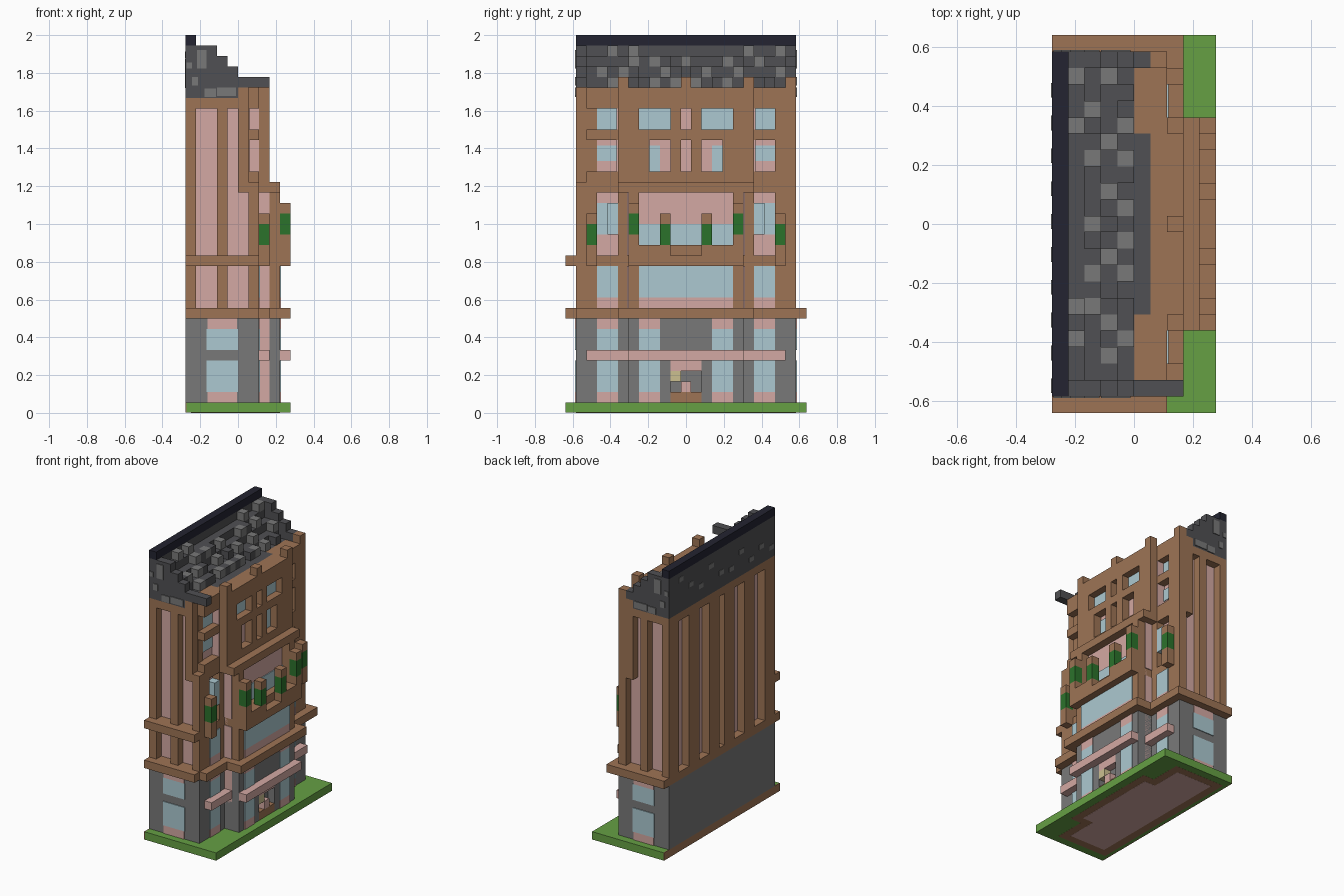
import bpy, bmesh, random
from mathutils import Matrix, Vector

random.seed(4)
U = 1 / 18          # one block
T = 0.1             # plate thickness in blocks

cube = bpy.data.objects.get("Cube")
if cube:
    bpy.data.objects.remove(cube, do_unlink=True)


def material(name, rgb):
    lin = [(c / 255 / 12.92) if c < 11 else ((c / 255 + .055) / 1.055) ** 2.4 for c in rgb]
    m = bpy.data.materials.new(name)
    m.use_nodes = True
    m.diffuse_color = (*lin, 1)
    m.node_tree.nodes["Principled BSDF"].inputs["Base Color"].default_value = (*lin, 1)
    return m


GRASS = material("grass green", (102, 160, 68))
BROWN = material("timber brown", (158, 116, 85))
STONE = material("stone gray", (121, 121, 121))
SLATE = material("slate dark gray", (80, 80, 83))
RIDGE = material("ridge navy", (35, 36, 49))
PINK = material("plaster pink", (212, 169, 163))
GLASS = material("glass blue", (172, 201, 209))
LEAF = material("leaf green", (43, 114, 43))
TAN = material("lamp tan", (204, 192, 144))


def part(name, mat, boxes, mirror=False):
    """One object of boxes (x0, x1, y0, y1, z0, z1), counted in blocks."""
    bm = bmesh.new()
    boxes = list(boxes)
    if mirror:
        boxes += [(a, b, 23 - d, 23 - c, e, f) for a, b, c, d, e, f in boxes]
    for a, b, c, d, e, f in boxes:
        mid = Vector(((a + b) / 2 - 5, (c + d) / 2 - 11.5, (e + f) / 2)) * U
        size = Matrix.Diagonal(((b - a) * U, (d - c) * U, (f - e) * U, 1))
        bmesh.ops.create_cube(bm, size=1, matrix=Matrix.Translation(mid) @ size)
    mesh = bpy.data.meshes.new(name)
    bm.to_mesh(mesh)
    bm.free()
    mesh.materials.append(mat)
    ob = bpy.data.objects.new(name, mesh)
    bpy.context.collection.objects.link(ob)


def pane(x, y0, y1, z0, z1):
    """Thin plate on a wall facing +x."""
    return (x, x + T, y0, y1, z0, z1)


# Ground slab, brown along its back, painted underneath
part("lawn_slab", GRASS, [(T, 10, 0, 23, T, 1)])
part("slab_underside", GRASS, [(T, 10, 0, 23, 0.02, T)])
part("slab_back", BROWN, [(0, T, 0, 23, 0.02, 1)])
part("underside_soil", BROWN, [(0.5, 7.5, 1, 22, 0.01, T), (7.5, 9, 5, 18, 0.01, T)])
part("underside_floor", PINK, [(1.5, 6.5, 2, 21, 0, T), (6.5, 8, 6, 17, 0, T)])

# Inner plaster walls that show in every recess
part("plaster_core", PINK, [
    (1, 6, 2, 21, 1, 30), (4, 8, 6, 17, 1, 21), (4, 7, 6, 17, 21, 30)])

# Ground floor stone
part("stone_back_wall", STONE, [(0, 1, 1, 22, 1, 9)])
part("stone_side_walls", STONE, [(0, 7, 1, 2, 1, 9), (6, 7, 2, 6, 1, 9)], True)
part("stone_front_walls", STONE, [(7, 9, 6, 10, 1, 9)], True)
part("stone_over_door", STONE, [(8, 9, 10, 13, 5, 9)])
part("door_recess", STONE, [pane(8, 10, 13, 1, 4)])
part("door_step", BROWN, [(8, 9, 10, 13, 1, 2)])
part("door_lintel", PINK, [(8, 9, 10, 13, 4, 5)])
part("door_lamp", TAN, [(8, 9, 10, 11, 3, 4)])
part("door_post", PINK, [(8, 9, 11, 12, 2, 3)])
part("awnings", PINK, [(7, 8, 2, 6, 5, 6), (9, 10, 6, 11.5, 5, 6)], True)
windows = ((7, 3), (9, 7))
part("ground_glass", GLASS, [pane(x, y, y + 2, a, b) for x, y in windows
                             for a, b in ((2, 5), (6, 8))], True)
part("ground_window_trim", PINK, [pane(x, y, y + 2, a, b) for x, y in windows
                                  for a, b in ((1, 2), (8, 9))], True)
part("side_window_trim", PINK, [(2.1, 4.9, 1 - T, 1, a, b) for a, b in ((1, 2), (8, 9))], True)
part("side_window_glass", GLASS, [(2, 5, 1 - T, 1, a, b) for a, b in ((2, 5), (6, 8))], True)

# Cornices
part("lower_cornice", BROWN, [(0, 7, 0, 1, 9, 10), (0, 8, 1, 23, 9, 10), (8, 10, 5, 18, 9, 10)])
part("side_ledge", BROWN, [(0, 7, 0, 1, 14, 15)])
part("upper_cornice", BROWN, [(7, 9, 5, 18, 21, 22)])
part("upper_bay_cornice", BROWN, [(5, 7, 1, 6, 21, 22)], True)

# Timber framing on the back and the two ends
part("back_studs", BROWN, [(0, 1, y, y + 2, 10, 29) for y in (1, 5, 9)], True)
part("back_top_rail", BROWN, [(0, 1, 1, 22, 29, 30)])
part("end_studs", BROWN, [(0, 1, 1, 2, 10, 29), (3, 4, 1, 2, 10, 29), (6, 7, 1, 2, 10, 21),
                          (5, 6, 1, 2, 21, 30), (0, 6, 1, 2, 29, 30)], True)
part("end_rail", BROWN, [(1, 6, 1, 2, 14, 15)])

# Bays on both ends of the facade, lower floors
part("bay_walls", BROWN, [
    (6, 7, 2, 6, 10, 15), (6, 7, 2, 3, 15, 21), (6, 7, 5, 6, 15, 21)], True)
part("bay_glass", GLASS, [pane(7, 3, 5, 11, 14), pane(6, 3, 5, 17, 20),
                          pane(6, 3, 5, 24, 25.5), pane(6, 3, 5, 27, 29)], True)
part("bay_window_sill", PINK, [pane(7, 3, 5, 10, 11)], True)
part("bay_glass_box", GLASS, [(6, 7, 4, 5, 17, 20)], True)
part("bay_balcony_posts", BROWN, [(7, 8, 2, 3, 14, 16), (7, 8, 2, 3, 18, 19)], True)
part("bay_planters", LEAF, [(7, 8, 2, 3, 16, 18)], True)

# Bays, top floors: rails on both, full corner post on one
part("bay_top_rails", BROWN, [(6, 7, 2, 5, a, b) for a, b in ((22, 23), (26, 27), (29, 31))]
     + [(5, 6, 1, 6, 30, 31)], True)
part("bay_wall_strips", BROWN, [pane(6, 2, 3, 22, 30)], True)
part("far_corner_post", BROWN, [(6, 7, 20, 22, 22, 31), (6, 7, 21, 22, 31, 32)])

# Projecting centre, middle floors
part("centre_frame", BROWN, [(7, 9, 6, 7, 10, 21)], True)
part("centre_band", BROWN, [(8, 9, 7, 16, 10, 16)])
part("centre_side_plaster", PINK, [(7, 8, 6 - T, 6, a, b) for a, b in ((10, 14), (15, 21))], True)
part("centre_glass", GLASS, [pane(9, 7, 16, 11, 14), pane(8, 7, 16, 16, 18)])
part("centre_window_sill", PINK, [pane(9, 7, 16, 10, 11)])

# Balcony with planters
part("balcony_front", BROWN, [(9, 10, 6, 10, 14, 16), (9, 10, 10, 11.5, 14, 15)], True)
part("balcony_posts", BROWN, [(9, 10, 6, 7, 16, 17), (9, 10, 6, 7, 19, 20), (9, 10, 9, 10, 18, 19)], True)
part("balcony_planters", LEAF, [(9, 10, 6, 7, 17, 19), (9, 10, 9, 10, 16, 18)], True)

# Projecting centre, top floors
part("top_centre_walls", BROWN, [
    (5, 7, 5, 6, 22, 31), (7, 8, 5, 6, 22, 32), (7, 8, 6, 7, 22, 31), (7, 8, 7, 8, 22, 27),
    (7, 8, 10, 11, 22, 30)], True)
part("top_centre_bands", BROWN, [(7, 8, 6, 17, a, b) for a, b in ((22, 23), (26, 27), (29, 31))]
     + [(7, 8, 11, 12, 31, 32)])
part("top_side_plaster", PINK, [(6, 7, 5 - T, 5, a, b) for a, b in ((22, 26), (27, 29))], True)
part("top_glass", GLASS, [pane(7, 8, 9, 23, 25.5), pane(7, 7, 10, 27, 29)], True)
part("parapet_roof", BROWN, [(6, 7, 6, 17, 30, 31)])

# Stepped slate roof with higher gable ends
steps = [(0, 1, 35), (1, 2, 34), (2, 3, 33), (3, 4, 32), (4, 5, 31)]
part("roof_steps", SLATE, [(a, b, 1, 22, 30, h) for a, b, h in steps] + [(5, 6, 6, 17, 30, 31)])
part("roof_gables", SLATE, [(1, 3, 1, 2, 33, 35), (3, 4, 1, 2, 32, 34), (4, 5, 1, 2, 31, 33),
                            (5, 6, 1, 2, 31, 32)], True)
part("roof_eave", SLATE, [(5, 6, 1, 2, 30, 31), (6, 8, 1, 2, 31, 32)])
part("roof_ridge", RIDGE, [(0, 1, 1, 22, 35, 36)])

# Raised slates scattered over each step
rows = {1: (4, 6, 17, 20), 2: (6, 8, 11, 15, 18), 3: (3, 5, 9, 13, 16, 20), 4: (4, 8, 10, 12, 15, 17)}
pale, dark = [], []
for x, ys in rows.items():
    for y in range(2, 21):
        raised = (x, x + 1, y, y + 1, 35 - x, 36 - x)
        if y in ys:
            pale.append(raised)
        elif random.random() < 0.4 and x > 1:
            dark.append(raised)
part("pale_slates", STONE, pale)
part("raised_slates", SLATE, dark)

# Pale flecks on the gable ends and the back of the roof
part("gable_flecks", STONE, [
    (0.1, 0.6, 1 - T, 1, 32.8, 33.4), (1.1, 2, 1 - T, 1, 32.8, 34.6), (0.6, 1.2, 1 - T, 1, 31.2, 32),
    (1.8, 2.9, 1 - T, 1, 30.1, 30.9), (3, 4.8, 1 - T, 1, 30.2, 31)], True)
flecks = []
for y in range(1, 21, 2):
    z = 30.5 + 4 * random.random()
    flecks.append((-T / 2, 0, y + 0.2, y + 1.1, z - 0.3, z + 0.3))
part("back_flecks", STONE, flecks)
